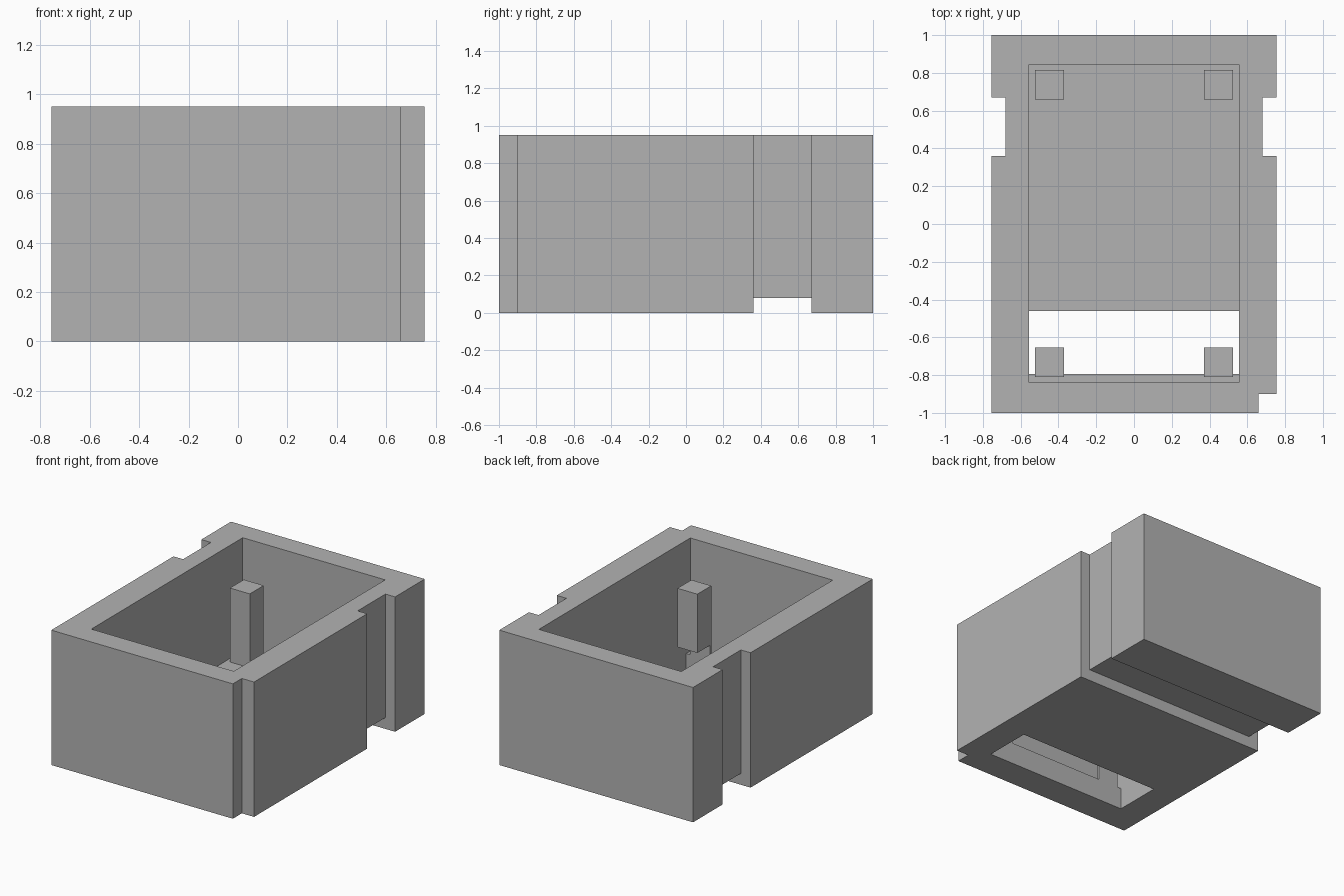
import bpy
import bmesh

old = bpy.data.objects.get("Cube")
if old:
    bpy.data.objects.remove(old, do_unlink=True)

FLOOR = 0.153   # top of the floor
TOP = 0.95      # rim height

grey = bpy.data.materials.new("plain grey")
grey.use_nodes = True
colour = (0.45, 0.45, 0.45, 1)
grey.diffuse_color = colour
grey.node_tree.nodes["Principled BSDF"].inputs["Base Color"].default_value = colour


def box(name, x, y, z):
    """Box spanning the given (low, high) ranges."""
    bm = bmesh.new()
    bmesh.ops.create_cube(bm, size=1)
    for v in bm.verts:
        v.co = [r[1] if c > 0 else r[0] for c, r in zip(v.co, (x, y, z))]
    mesh = bpy.data.meshes.new(name)
    bm.to_mesh(mesh)
    bm.free()
    mesh.materials.append(grey)
    obj = bpy.data.objects.new(name, mesh)
    bpy.context.collection.objects.link(obj)
    return obj


def cut(obj, x, y, z):
    """Subtract a box from the object and discard the cutter."""
    cutter = box("cutter", x, y, z)
    cutter.hide_render = True
    mod = obj.modifiers.new("cut", "BOOLEAN")
    mod.operation = "DIFFERENCE"
    mod.solver = "EXACT"
    mod.object = cutter
    bpy.context.view_layer.objects.active = obj
    bpy.ops.object.modifier_apply(modifier=mod.name)
    bpy.data.objects.remove(cutter, do_unlink=True)


# Open-topped housing
housing = box("housing", (-0.755, 0.755), (-1, 1), (0, TOP))
cut(housing, (-0.555, 0.555), (-0.84, 0.845), (FLOOR, 1.2))

# Opening in the floor, which also trims the front posts
opening = ((-0.555, 0.555), (-0.795, -0.46), (-0.1, 0.26))
cut(housing, *opening)

# Strap channel: up both sides and across the underside
channel = (0.36, 0.67)
cut(housing, (-1, -0.68), channel, (-0.1, 1.2))
cut(housing, (0.68, 1), channel, (-0.1, 1.2))
cut(housing, (-1, 1), channel, (-0.1, 0.08))

# Notch in one front corner
cut(housing, (0.66, 1), (-1.2, -0.9), (-0.1, 1.2))

# Four inner posts
for side, x in (("right", (-0.525, -0.37)), ("left", (0.37, 0.525))):
    box("back_post_" + side, x, (0.66, 0.815), (FLOOR, 0.674))
    front = box("front_post_" + side, x, (-0.81, -0.655), (FLOOR, 0.674))
    cut(front, *opening)
